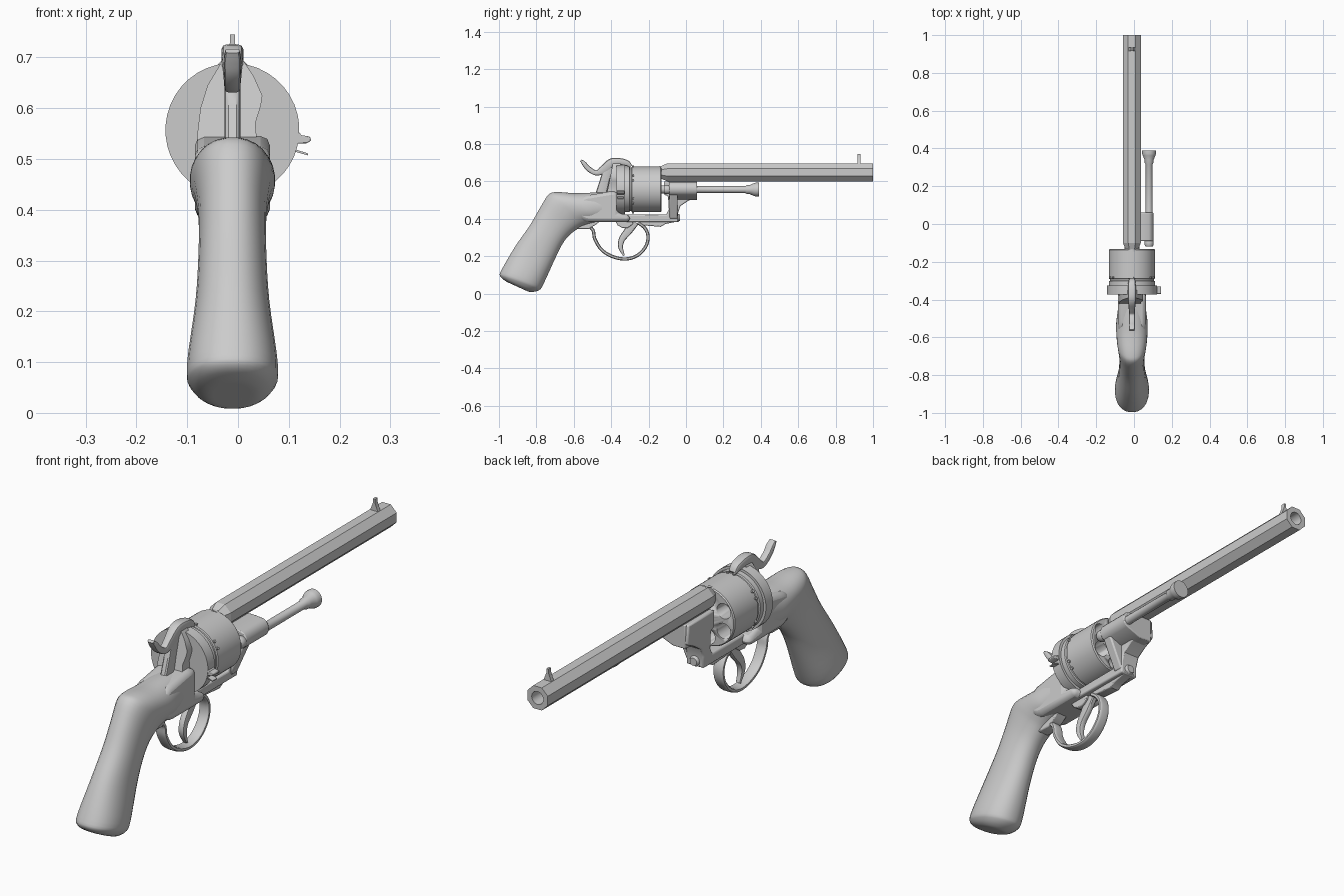
import bpy, bmesh
from math import sin, cos, pi, radians
from mathutils import Vector

if "Cube" in bpy.data.objects:
    bpy.data.objects.remove(bpy.data.objects["Cube"])

CX, AX = -0.011, 0.557          # gun centre plane, cylinder axis height


def finish(name, bm, angle=35, bevel=0):
    bmesh.ops.recalc_face_normals(bm, faces=bm.faces)
    me = bpy.data.meshes.new(name)
    bm.to_mesh(me)
    bm.free()
    ob = bpy.data.objects.new(name, me)
    bpy.context.collection.objects.link(ob)
    bpy.ops.object.select_all(action='DESELECT')
    ob.select_set(True)
    bpy.context.view_layer.objects.active = ob
    if angle:
        bpy.ops.object.shade_smooth_by_angle(angle=radians(angle))
    if bevel:
        m = ob.modifiers.new("edge_rounding", 'BEVEL')
        m.width, m.segments, m.angle_limit = bevel, 2, radians(50)
        m.limit_method = 'ANGLE'
    return ob


def skin(name, rings, angle=35):
    """Join equal-length rings of points, capping both ends."""
    bm = bmesh.new()
    rs = [[bm.verts.new(p) for p in r] for r in rings]
    n = len(rs[0])
    for a, b in zip(rs, rs[1:]):
        for i in range(n):
            j = (i + 1) % n
            bm.faces.new((a[i], a[j], b[j], b[i]))
    bm.faces.new(rs[0][::-1])
    bm.faces.new(rs[-1])
    return finish(name, bm, angle)


def lathe(name, prof, x=CX, z=AX, n=32, angle=35):
    """Turned part along y; prof holds (radius, y)."""
    ph = pi / n
    return skin(name, [[(x + r * cos(2 * pi * i / n + ph), y, z + r * sin(2 * pi * i / n + ph))
                        for i in range(n)] for r, y in prof], angle)


def smooth(pts, k):
    """Catmull-Rom through tuples of any length."""
    P = [Vector(p) for p in pts]
    P = [2 * P[0] - P[1]] + P + [2 * P[-1] - P[-2]]
    out = []
    for a, b, c, d in zip(P, P[1:], P[2:], P[3:]):
        for s in range(k):
            t = s / k
            out.append(0.5 * (2 * b + (c - a) * t + (2 * a - 5 * b + 4 * c - d) * t * t
                              + (3 * b - a - 3 * c + d) * t ** 3))
    return out + [P[-2]]


def oval(c, d, w, n, e):
    """Superellipse ring: d = half height direction in yz, w = half width in x."""
    ring = []
    for i in range(n):
        a = 2 * pi * (i + .5) / n
        u, v = [abs(f) ** e * (1 if f > 0 else -1) for f in (cos(a), sin(a))]
        ring.append((CX + w * u, c[0] + d[0] * v, c[1] + d[1] * v))
    return ring


def ribbon(name, pts, k=4, n=12, e=0.5):
    """Sweep in the yz plane; pts hold (y, z, half thickness, half width)."""
    P = smooth(pts, k)
    rings = []
    for i, p in enumerate(P):
        t = (P[min(i + 1, len(P) - 1)] - P[max(i - 1, 0)])
        t = Vector((t[0], t[1])).normalized()
        rings.append(oval(p, (-t.y * p[2], t.x * p[2]), p[3], n, e))
    return skin(name, rings)


def prism(name, pts, axis, a, b, bevel=0.004):
    """Extrude a 2D outline; axis 'x' takes (y, z) points, axis 'y' takes (x, z)."""
    bm = bmesh.new()
    put = (lambda p, s: (s, p[0], p[1])) if axis == 'x' else (lambda p, s: (p[0], s, p[1]))
    A = [bm.verts.new(put(p, a)) for p in pts]
    B = [bm.verts.new(put(p, b)) for p in pts]
    bm.faces.new(A)
    bm.faces.new(B[::-1])
    for i in range(len(A)):
        j = (i + 1) % len(A)
        bm.faces.new((A[i], A[j], B[j], B[i]))
    return finish(name, bm, 35, bevel)


def cut(ob, cutter):
    cutter.hide_render = True
    cutter.hide_set(True)
    m = ob.modifiers.new("cut", 'BOOLEAN')
    m.operation, m.object, m.solver = 'DIFFERENCE', cutter, 'EXACT'


# Octagonal barrel with round bore, rear collar and front sight
barrel = lathe("barrel", [(.036, -.135), (.0514, -.10), (.0514, 1.0)], z=.648, n=8, angle=0)
cut(barrel, lathe("bore_cutter", [(.027, .6), (.027, 1.05)], z=.648, n=24))
lathe("barrel_collar", [(.034, -.145), (.034, -.10)], z=.648)
prism("front_sight", [(CX - .02, .69), (CX + .02, .69), (CX + .016, .70), (CX + .005, .728),
                      (CX + .005, .745), (CX - .005, .745), (CX - .005, .728), (CX - .016, .70)],
      'y', .917, .934, 0)

# Six-chamber cylinder with groove and firing pins
drum = lathe("cylinder", [(.11, -.335), (.122, -.325), (.122, -.303), (.117, -.300),
                          (.117, -.292), (.122, -.289), (.122, -.137), (.118, -.132)], n=40)
for i in range(6):
    a = pi / 2 + i * pi / 3
    dx, dz = cos(a), sin(a)
    cut(drum, lathe("chamber_cutter_%d" % i, [(.032, -.28), (.032, -.1)],
                    CX + .083 * dx, AX + .083 * dz, 20))
    for s in (-.12, .12):
        px, pz = cos(a + s), sin(a + s)
        skin("cylinder_pin_%d" % i, [[(CX + r * px - .006 * pz * cos(t), -.283 + .006 * sin(t),
                                       AX + r * pz + .006 * px * cos(t))
                                      for t in [j * pi / 4 for j in range(8)]]
                                     for r in (.11, .129)])
lathe("cylinder_axle", [(.022, -.15), (.022, -.06)])

# Recoil shield and loading gate tabs
lathe("recoil_shield", [(.132, -.372), (.132, -.326)], n=40)
prism("gate_tab", [(.10, .53), (.135, .531), (.144, .536), (.142, .544), (.125, .547), (.118, .555), (.10, .56)],
      'y', -.37, -.33, .002)
prism("gate_spring", [(.10, .518), (.138, .507), (.138, .511), (.10, .523)], 'y', -.365, -.335, 0)

# Grip: sections as rear point, front point, half width
sections = [(-.93, .05, -.86, .018, .02), (-.965, .067, -.83, .008, .055), (-.995, .095, -.785, .018, .082),
            (-.985, .13, -.762, .05, .09), (-.915, .25, -.70, .185, .073),
            (-.835, .365, -.66, .265, .067), (-.78, .46, -.62, .315, .067), (-.735, .53, -.57, .35, .074),
            (-.69, .543, -.53, .367, .08), (-.59, .537, -.49, .378, .084),
            (-.50, .54, -.46, .383, .078), (-.40, .542, -.40, .385, .068)]
skin("grip", [oval(((p[0] + p[2]) / 2, (p[1] + p[3]) / 2), ((p[0] - p[2]) / 2, (p[1] - p[3]) / 2),
                   p[4], 28, .9) for p in smooth(sections, 4)], 45)

# Rear frame with rounded side plates
rear = [(-.515 + .075 * cos(t), .455 + .072 * sin(t))
        for t in [radians(90 + 15 * i) for i in range(13)]]
prism("rear_frame", rear + [(-.30, .383), (-.30, .42), (-.365, .43), (-.365, .545), (-.41, .545)],
      'x', CX - .074, CX + .074, .02)

# Standing breech behind the shield, leaning forward
outline = [(-.08, .50), (-.08, .55), (-.074, .60), (-.06, .645), (-.042, .675), (-.03, .695),
           (.01, .695), (.03, .665), (.048, .625), (.045, .605), (.034, .57), (.038, .53), (.045, .50)]
skin("standing_breech", [[(x, -.43 + max(0, z - .5) * .2, z) for x, z in outline],
                         [(x, -.35, z) for x, z in outline]])

# Hammer with spur and body
ribbon("hammer_spur", [(-.562, .713, .006, .014), (-.545, .695, .012, .017), (-.522, .668, .014, .016),
                       (-.481, .645, .014, .016), (-.444, .662, .022, .017), (-.40, .698, .024, .021),
                       (-.358, .706, .019, .022), (-.315, .697, .016, .02), (-.295, .68, .008, .016)])
ribbon("hammer_body", [(-.41, .69, .028, .016), (-.43, .62, .026, .016), (-.455, .53, .03, .016)])

# Front frame: bottom strap, upright and underlug
prism("front_frame", [(-.118, .60), (.055, .60), (.06, .52), (.01, .495), (-.03, .468), (-.043, .43),
                      (-.043, .383), (-.32, .383), (-.32, .422), (-.105, .422), (-.092, .45),
                      (-.096, .52), (-.118, .53)], 'x', CX - .04, CX + .04, .006)
arc = [(.07 + .033 * cos(t), .56 + .037 * sin(t)) for t in [radians(75 - 20 * i) for i in range(8)]]
prism("ejector_housing", [(-.04, .60), (.04, .60)] + arc + [(.02, .50), (-.04, .50)],
      'y', -.09, .06, .004)
prism("housing_web", [(-.045, .40), (.03, .40), (.088, .53), (.04, .57), (-.045, .57)],
      'y', -.088, -.045, .006)
lathe("frame_bolt", [(.022, -.08), (.022, -.042), (.016, -.032)], z=.405, n=20)

# Ejector rod with flared head
lathe("ejector_rod", [(.02, -.118), (.024, -.11), (.024, -.09), (.018, -.08), (.018, .315), (.024, .325),
                      (.024, .34), (.034, .362), (.037, .372), (.037, .39)], .08, .556, 24)

# Trigger guard, trigger and pivot lugs
guard = [(-.57, .353), (-.525, .36), (-.497, .338), (-.487, .291), (-.45, .233), (-.39, .197), (-.32, .185),
         (-.257, .206), (-.214, .254), (-.203, .307), (-.22, .35), (-.257, .38)]
ribbon("trigger_guard", [p + (.009, .023) for p in guard], 5)
ribbon("trigger", [(-.275, .385, .026, .014), (-.31, .334, .022, .014), (-.342, .291, .017, .014),
                   (-.35, .249, .013, .013), (-.332, .203, .005, .01)])
prism("trigger_lug", [(-.38, .39), (-.365, .365), (-.34, .35), (-.31, .352), (-.285, .37), (-.28, .39)],
      'x', CX - .025, CX + .025)
prism("guard_tang", [(-.26, .39), (-.23, .365), (-.135, .357), (-.11, .372), (-.04, .386), (-.04, .395)],
      'x', CX - .022, CX + .022)
prism("guard_root", [(-.61, .39), (-.58, .345), (-.52, .345), (-.48, .37), (-.45, .395)],
      'x', CX - .025, CX + .025)
